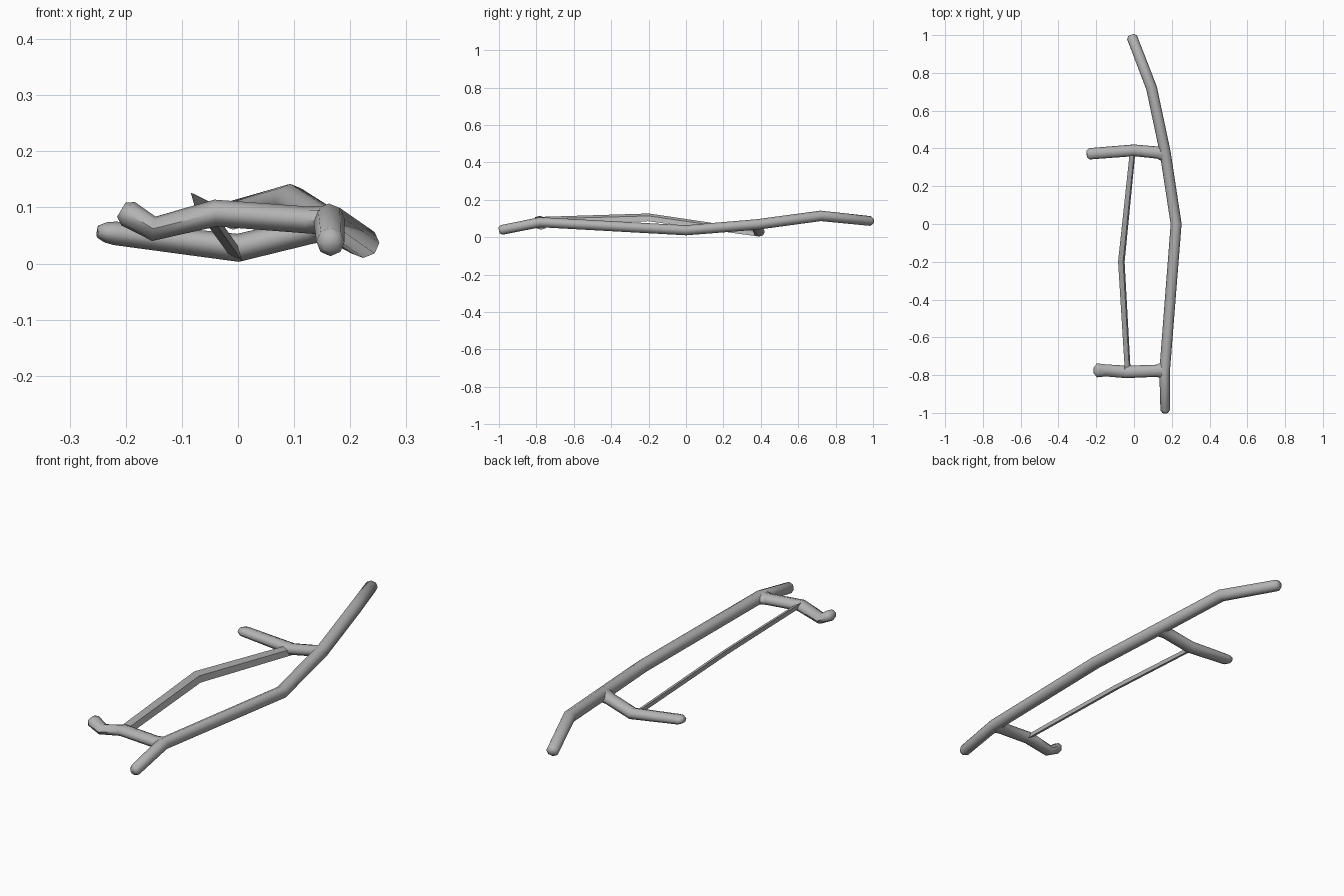
import bpy
import bmesh
import math
from mathutils import Vector

old = bpy.data.objects.get("Cube")
if old:
    bpy.data.objects.remove(old, do_unlink=True)

grey = bpy.data.materials.new("plain grey")
grey.use_nodes = True
colour = (0.45, 0.45, 0.45, 1)
grey.diffuse_color = colour
grey.node_tree.nodes["Principled BSDF"].inputs["Base Color"].default_value = colour


def tube(name, path, sides=8, roll=0.0, tips=(True, True), smooth=60):
    """Sweep an oval along (x, y, z, half width, half height) points."""
    pts = [(Vector(p[:3]), p[3], p[4]) for p in path]
    # chamfered tips: pull the end in and add a smaller last ring
    for at_end in (False, True):
        if tips[at_end]:
            i, j = (-1, -2) if at_end else (0, 1)
            end, w, h = pts[i]
            back = (pts[j][0] - end).normalized() * 0.014
            pts[i] = (end + back, w, h)
            pts.insert(len(pts) if at_end else 0, (end, w * 0.6, h * 0.6))
    bm = bmesh.new()
    rings = []
    for i, (c, w, h) in enumerate(pts):
        before = (c - pts[i - 1][0]).normalized() if i else Vector()
        after = (pts[i + 1][0] - c).normalized() if i < len(pts) - 1 else Vector()
        along = (before + after).normalized()
        side = along.cross(Vector((0, 0, 1))).normalized()
        up = side.cross(along)
        u = side * math.cos(roll) + up * math.sin(roll)
        v = up * math.cos(roll) - side * math.sin(roll)
        ring = []
        for k in range(sides):
            a = math.tau * k / sides
            ring.append(bm.verts.new(c + u * w * math.cos(a) + v * h * math.sin(a)))
        rings.append(ring)
    for r, s in zip(rings, rings[1:]):
        for k in range(sides):
            n = (k + 1) % sides
            bm.faces.new((r[k], r[n], s[n], s[k]))
    bm.faces.new(rings[0])
    bm.faces.new(rings[-1])
    bmesh.ops.recalc_face_normals(bm, faces=bm.faces)
    mesh = bpy.data.meshes.new(name)
    bm.to_mesh(mesh)
    bm.free()
    mesh.materials.append(grey)
    obj = bpy.data.objects.new(name, mesh)
    bpy.context.collection.objects.link(obj)
    bpy.ops.object.select_all(action="DESELECT")
    obj.select_set(True)
    bpy.context.view_layer.objects.active = obj
    bpy.ops.object.shade_smooth_by_angle(angle=math.radians(smooth))
    return obj


# Long bent rail, front tip to back tip
tube("main_rail", [
    (0.165, -1.0, 0.036, 0.025, 0.026),
    (0.162, -0.78, 0.08, 0.028, 0.027),
    (0.223, 0.0, 0.037, 0.029, 0.027),
    (0.165, 0.38, 0.068, 0.029, 0.028),
    (0.093, 0.72, 0.114, 0.029, 0.028),
    (-0.015, 1.0, 0.085, 0.028, 0.026)])

# Front arm with a hooked end
tube("front_arm", [
    (0.162, -0.775, 0.077, 0.05, 0.026),
    (0.12, -0.777, 0.078, 0.032, 0.024),
    (-0.04, -0.783, 0.09, 0.033, 0.024),
    (-0.15, -0.775, 0.062, 0.032, 0.022),
    (-0.208, -0.775, 0.096, 0.037, 0.024)], tips=(False, True))

# Back arm dipping at its middle
tube("back_arm", [
    (0.165, 0.375, 0.068, 0.05, 0.026),
    (0.125, 0.378, 0.058, 0.032, 0.024),
    (0.0, 0.39, 0.028, 0.031, 0.025),
    (-0.22, 0.373, 0.054, 0.03, 0.021),
    (-0.25, 0.37, 0.057, 0.03, 0.018)], tips=(False, True))

# Slim bladed brace joining the arms
tube("brace", [
    (-0.033, -0.78, 0.09, 0.024, 0.011),
    (-0.067, -0.2, 0.106, 0.027, 0.012),
    (-0.007, 0.385, 0.022, 0.023, 0.011)],
    sides=4, roll=math.radians(-50), tips=(False, False), smooth=30)
